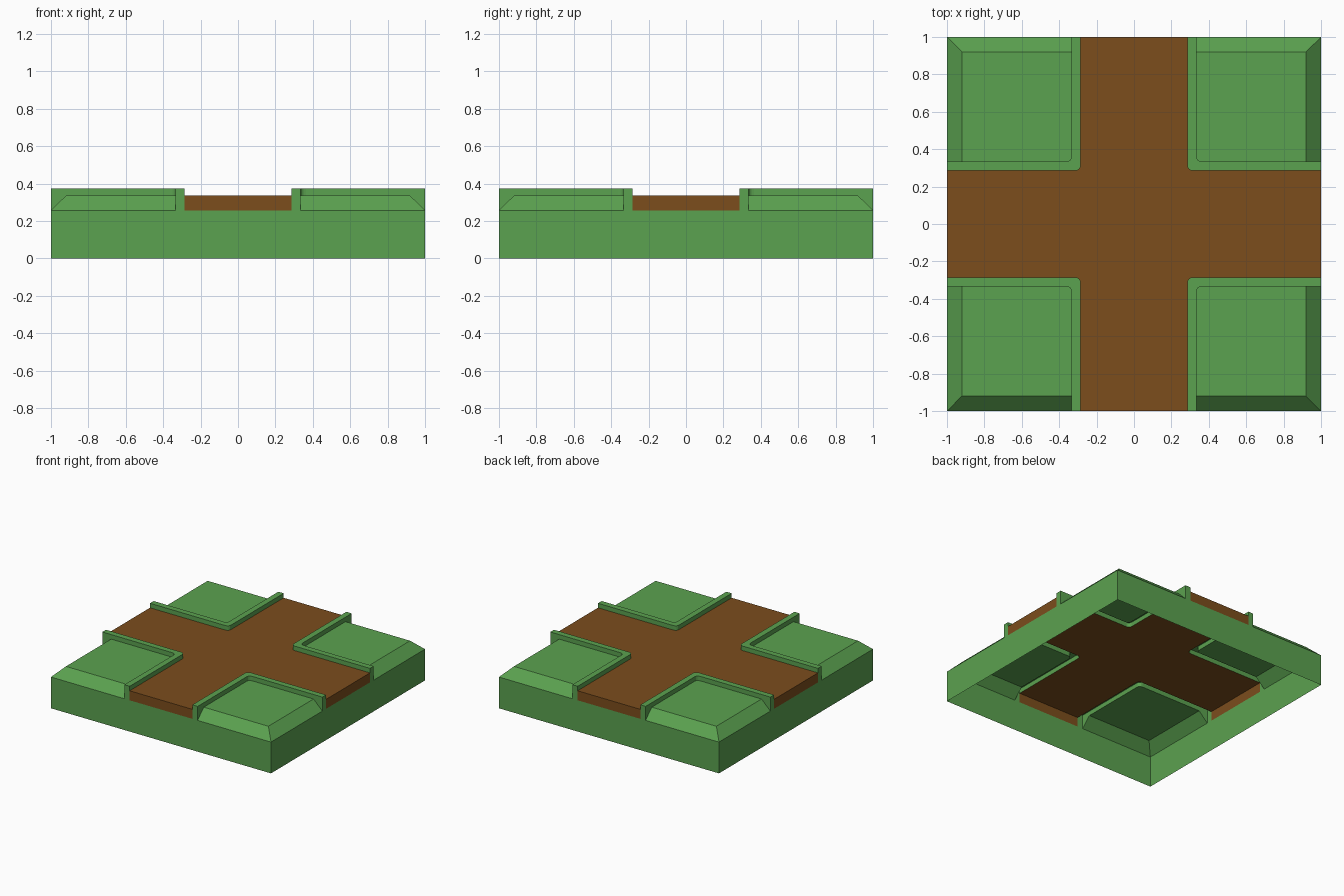
import bpy, bmesh
from math import sin, cos, pi

if "Cube" in bpy.data.objects:
    bpy.data.objects.remove(bpy.data.objects["Cube"])

IN, OUT, EDGE, RAD = 0.285, 0.333, 0.92, 0.03   # kerb sides, slope start, corner radius
LOW, TOP, RIM = 0.257, 0.335, 0.372             # skirt, ground and kerb heights


def material(name, rgb):
    m = bpy.data.materials.new(name)
    m.diffuse_color = (*rgb, 1)
    m.use_nodes = True
    m.node_tree.nodes["Principled BSDF"].inputs["Base Color"].default_value = m.diffuse_color
    return m


GREEN = material("grass", (0.105, 0.36, 0.08))
BROWN = material("dirt", (0.20, 0.075, 0.012))


def corner(a):
    """Rounded corner in the +x +y quadrant, from the x arm to the y arm."""
    c = a + RAD
    return [(c - RAD * sin(t), c - RAD * cos(t)) for t in [i * pi / 8 for i in range(5)]]


def arm(a, ends):
    """Corner extended along both arms to the given distances."""
    return [(e, a) for e in ends] + corner(a) + [(a, e) for e in reversed(ends)]


def at(pts, z):
    return [(x, y, z) for x, y in pts]


def strip(a, b):
    return [[a[i], a[i + 1], b[i + 1], b[i]] for i in range(len(a) - 1)]


def build(name, faces, mat, mirror=True):
    bm = bmesh.new()
    for f in faces:
        bm.faces.new([bm.verts.new(p) for p in f])
    bmesh.ops.remove_doubles(bm, verts=bm.verts, dist=1e-5)
    bmesh.ops.recalc_face_normals(bm, faces=bm.faces)
    # the open shells should face up and outwards
    if sum(f.normal.z * f.calc_area() for f in bm.faces) < -1e-6:
        bmesh.ops.reverse_faces(bm, faces=bm.faces)
    me = bpy.data.meshes.new(name)
    bm.to_mesh(me)
    bm.free()
    me.materials.append(mat)
    ob = bpy.data.objects.new(name, me)
    bpy.context.collection.objects.link(ob)
    if mirror:
        ob.modifiers.new("quadrants", "MIRROR").use_axis = (True, True, False)
    return ob


# Skirt: four side walls, open above and below
square = [(-1, -1), (1, -1), (1, 1), (-1, 1), (-1, -1)]
build("base_skirt", strip(at(square, 0), at(square, LOW)), GREEN, mirror=False)

# Crossroads: rounded cross with short end faces
outline = []
for k in range(4):
    for x, y in reversed(arm(IN, [1])) if k % 2 else arm(IN, [1]):
        outline.append((x * (1, -1, -1, 1)[k], y * (1, 1, -1, -1)[k]))
ends = []
for s in (-1, 1):
    ends.append([(-IN, s, LOW), (IN, s, LOW), (IN, s, TOP), (-IN, s, TOP)][::-s])
    ends.append([(s, -IN, LOW), (s, IN, LOW), (s, IN, TOP), (s, -IN, TOP)][::s])
build("dirt_crossroads", [at(outline, TOP)] + ends, BROWN, mirror=False)

# Grass pads: flat top with mitred slopes on the two outer edges
pad = at(arm(OUT, [EDGE]) + [(EDGE, EDGE)], TOP)
slope_x = [(EDGE, OUT, TOP), (1, OUT, LOW), (1, 1, LOW), (EDGE, EDGE, TOP)]
slope_y = [(y, x, z) for x, y, z in reversed(slope_x)]
build("grass_pads", [pad, slope_x, slope_y], GREEN)

# Kerbs: hollow L-shaped rim between road and grass
road_line, grass_line = arm(IN, [1, EDGE]), arm(OUT, [1, EDGE])
grass_foot = [(x, y, LOW if max(x, y) == 1 else TOP) for x, y in grass_line]
kerb = strip(at(road_line, RIM), at(grass_line, RIM))
kerb += strip(at(road_line, TOP), at(road_line, RIM))
kerb += strip(grass_foot, at(grass_line, RIM))
cap = [(1, IN, LOW), (1, OUT, LOW), (1, OUT, RIM), (1, IN, RIM)]
kerb += [cap, [(y, x, z) for x, y, z in reversed(cap)]]
build("kerbs", kerb, GREEN)
